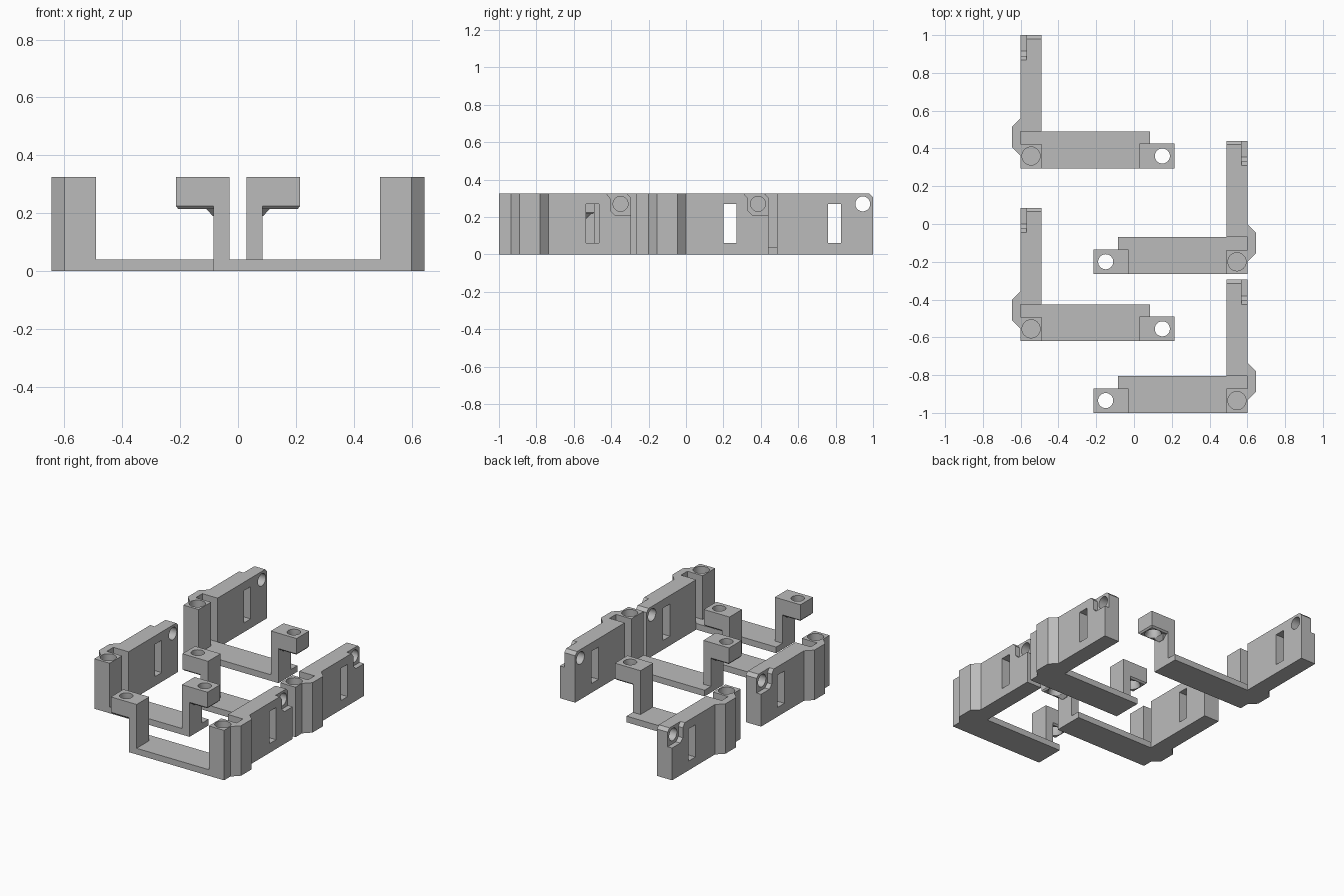
import bpy, bmesh, math
from mathutils import Matrix, Vector

if "Cube" in bpy.data.objects:
    bpy.data.objects.remove(bpy.data.objects["Cube"])

grey = bpy.data.materials.new("plain_grey")
grey.diffuse_color = (0.5, 0.5, 0.5, 1)
grey.use_nodes = True
grey.node_tree.nodes["Principled BSDF"].inputs["Base Color"].default_value = grey.diffuse_color


def make(name, rings):
    """Closed solid lofted through equal-length rings of points."""
    bm = bmesh.new()
    loops = [[bm.verts.new(p) for p in ring] for ring in rings]
    n = len(loops[0])
    bm.faces.new(loops[0])
    bm.faces.new(loops[-1])
    for a, b in zip(loops, loops[1:]):
        for i in range(n):
            j = (i + 1) % n
            bm.faces.new((a[i], a[j], b[j], b[i]))
    bmesh.ops.recalc_face_normals(bm, faces=bm.faces)
    me = bpy.data.meshes.new(name)
    bm.to_mesh(me)
    bm.free()
    me.materials.append(grey)
    ob = bpy.data.objects.new(name, me)
    bpy.context.collection.objects.link(ob)
    return ob


def rect(x0, x1, y0, y1, z):
    return [(x0, y0, z), (x1, y0, z), (x1, y1, z), (x0, y1, z)]


def box(name, x0, x1, y0, y1, z0, z1):
    return make(name, [rect(x0, x1, y0, y1, z) for z in (z0, z1)])


def prism_x(name, yz, x0, x1):
    return make(name, [[(x, y, z) for y, z in yz] for x in (x0, x1)])


def circle(cx, cy, r, n=32):
    return [(cx + r * math.cos(2 * math.pi * i / n),
             cy + r * math.sin(2 * math.pi * i / n)) for i in range(n)]


def bore_z(cx, cy, levels):
    return make("bore", [[(x, y, z) for x, y in circle(cx, cy, r)] for r, z in levels])


def cut(ob, *cutters):
    for c in cutters:
        m = ob.modifiers.new("cut", 'BOOLEAN')
        m.operation, m.solver, m.object = 'DIFFERENCE', 'EXACT', c
        bpy.context.view_layer.objects.active = ob
        bpy.ops.object.modifier_apply(modifier=m.name)
        bpy.data.objects.remove(c)
    return ob


parts = []

# Base plate
parts.append(box("base_plate", -0.085, 0.60, 0, 0.195, 0, 0.04))

# Corner post with blind screw hole
post = box("corner_post", 0.49, 0.60, 0, 0.128, 0.04, 0.325)
parts.append(cut(post, bore_z(0.545, 0.065, [(0.048, 0.1), (0.048, 0.4)])))

# Angled rib joining the post to the wall
rib = [(0.60, 0.065), (0.645, 0.11), (0.645, 0.22), (0.60, 0.265)]
parts.append(make("outer_rib", [[(x, y, z) for x, y in rib] for z in (0, 0.325)]))

# Side wall with slot, cross hole and recessed outer corner
wall = prism_x("side_wall", [(0.195, 0), (0.705, 0), (0.705, 0.305),
                             (0.685, 0.325), (0.195, 0.325)], 0.49, 0.60)
slot = box("slot", 0.4, 0.7, 0.465, 0.535, 0.06, 0.27)
hole = prism_x("hole", circle(0.65, 0.27, 0.04), 0.4, 0.7)
recess = prism_x("recess", [(0.57, 0.33), (0.595, 0.30), (0.595, 0.235), (0.62, 0.21),
                            (0.75, 0.21), (0.75, 0.33)], 0.568, 0.65)
parts.append(cut(wall, slot, recess, hole))

# Inner upright, screw tab and small gusset
parts.append(box("inner_upright", -0.085, -0.03, 0, 0.13, 0.04, 0.325))
tab = make("screw_tab", [rect(-0.207, -0.085, 0.01, 0.12, 0.215),
                         rect(-0.215, -0.085, 0, 0.13, 0.225),
                         rect(-0.215, -0.085, 0, 0.13, 0.325)])
parts.append(cut(tab, bore_z(-0.15, 0.065, [(0.06, 0.2), (0.04, 0.24), (0.04, 0.4)])))
parts.append(make("tab_gusset", [rect(-0.087, -0.085, 0.045, 0.085, 0.19),
                                 rect(-0.11, -0.085, 0.02, 0.11, 0.215)]))

# Two brackets on the right, two mirrored on the left
for side, y0 in ((1, -1.0), (1, -0.265), (-1, -0.62), (-1, 0.295)):
    for p in parts:
        me = p.data.copy()
        me.transform(Matrix.Translation(Vector((0, y0, 0))) @ Matrix.Diagonal((side, 1, 1, 1)))
        if side < 0:
            me.flip_normals()
        label = p.name + ("_right" if side > 0 else "_left")
        ob = bpy.data.objects.new(label, me)
        bpy.context.collection.objects.link(ob)
        bpy.ops.object.select_all(action='DESELECT')
        ob.select_set(True)
        bpy.context.view_layer.objects.active = ob
        bpy.ops.object.shade_smooth_by_angle(angle=math.radians(30))
for p in parts:
    bpy.data.objects.remove(p)
